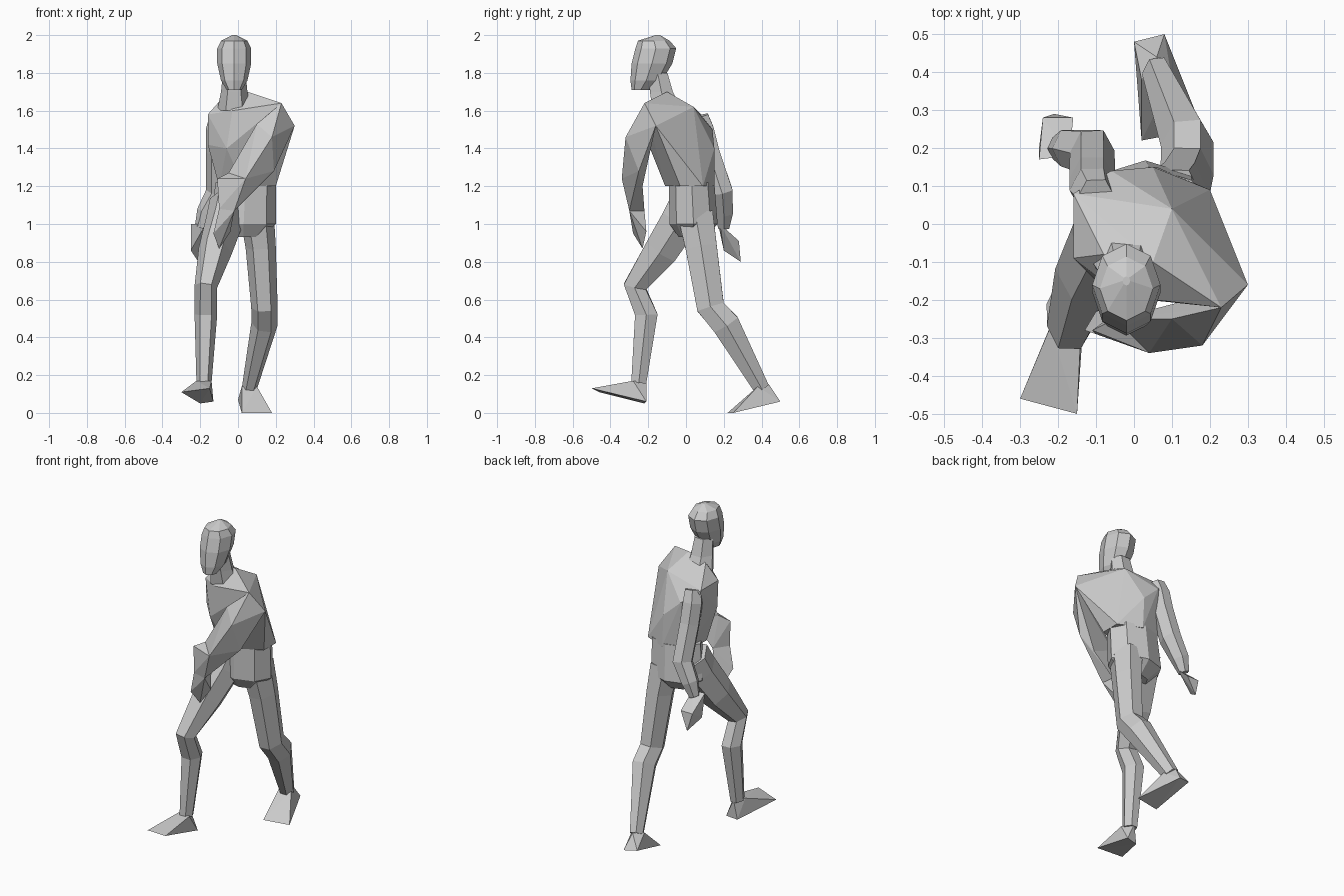
import bpy, bmesh
from math import cos, sin, pi
from mathutils import Vector

old = bpy.data.objects.get("Cube")
if old:
    bpy.data.objects.remove(old, do_unlink=True)

grey = bpy.data.materials.new("plain grey")
grey.use_nodes = True
GREY = (0.6, 0.6, 0.6, 1)
grey.diffuse_color = GREY
grey.node_tree.nodes["Principled BSDF"].inputs["Base Color"].default_value = GREY


def finish(name, bm):
    """Turn a bmesh into a flat-shaded grey object."""
    bmesh.ops.recalc_face_normals(bm, faces=bm.faces)
    mesh = bpy.data.meshes.new(name)
    bm.to_mesh(mesh)
    bm.free()
    mesh.materials.append(grey)
    obj = bpy.data.objects.new(name, mesh)
    bpy.context.collection.objects.link(obj)


def loft(name, stations, sides=6, depth=1, level=False):
    """Skin rings (x, y, z, half width) along a path; depth scales front to back."""
    bm = bmesh.new()
    centres = [Vector(station[:3]) for station in stations]
    rings = []
    for i, station in enumerate(stations):
        ahead = centres[min(i + 1, len(centres) - 1)]
        behind = centres[max(i - 1, 0)]
        tangent = Vector((0, 0, 1)) if level else (ahead - behind).normalized()
        across = Vector((1, 0, 0))
        across = (across - tangent * tangent.x).normalized()
        forward = tangent.cross(across) * depth
        ring = []
        for k in range(sides):
            angle = 2 * pi * k / sides
            offset = across * cos(angle) + forward * sin(angle)
            ring.append(bm.verts.new(centres[i] + offset * station[3]))
        rings.append(ring)
    for low, high in zip(rings, rings[1:]):
        for k in range(sides):
            n = (k + 1) % sides
            bm.faces.new((low[k], low[n], high[n], high[k]))
    bm.faces.new(rings[0])
    bm.faces.new(rings[-1])
    finish(name, bm)


def hull(name, points):
    """Faceted block around a few corner points."""
    bm = bmesh.new()
    corners = [bm.verts.new(point) for point in points]
    bmesh.ops.convex_hull(bm, input=corners)
    loose = [vert for vert in bm.verts if not vert.link_faces]
    bmesh.ops.delete(bm, geom=loose, context='VERTS')
    finish(name, bm)


# Head and neck
loft("head", [
    (-.02, -.24, 1.71, .04),
    (-.02, -.21, 1.76, .07),
    (-.02, -.18, 1.85, .09),
    (-.02, -.16, 1.93, .09),
    (-.02, -.17, 1.97, .07),
    (-.02, -.15, 2, .01),
], sides=8, depth=1.2, level=True)
loft("neck", [
    (-.02, -.1, 1.6, .09),
    (-.02, -.13, 1.7, .07),
    (-.02, -.15, 1.8, .06),
], level=True)

# Twisted trunk, left shoulder forward
shoulder_tip = (.3, -.16, 1.52)
shoulder_top = (.23, -.22, 1.64)
waist = [
    (-.1, -.06, 1.2), (.03, -.11, 1.2), (.2, -.03, 1.2),
    (.2, .09, 1.2), (.06, .15, 1.2), (-.08, .11, 1.2),
]
chest_front = [(-.16, -.08, 1.42), (-.06, -.19, 1.4), (-.03, -.19, 1.6)]
right_shoulder = [(-.16, .08, 1.58), (-.16, -.09, 1.58), (-.06, .14, 1.5)]
upper_back = [(.1, .04, 1.62), (.05, .15, 1.4)]
neck_base = [(.05, -.1, 1.7), (-.08, -.08, 1.67)]
hull("chest", [shoulder_tip, shoulder_top] + waist + chest_front
     + right_shoulder + upper_back + neck_base)
loft("pelvis", [
    (.03, .03, .93, .09),
    (.03, .04, 1, .17),
    (.04, .03, 1.22, .16),
], sides=8, depth=.75, level=True)

# Left arm, swung forward across the body
left_elbow = [(.04, -.34, 1.24), (-.05, -.25, 1.27), (.19, -.25, 1.28), (.1, -.23, 1.2)]
left_wrist = [(-.1, -.29, 1.08), (-.02, -.3, 1.07), (-.03, -.22, 1.07)]
left_knuckles = [(-.13, -.28, .95), (-.04, -.21, .96)]
hull("left_upper_arm", [shoulder_tip, shoulder_top, (.18, -.32, 1.46), (.1, -.25, 1.53)]
     + left_elbow)
hull("left_forearm", left_elbow + left_wrist + [(-.11, -.28, 1.24)])
hull("left_hand", left_wrist + left_knuckles + [(-.1, -.23, .87)])

# Right arm, swung back
loft("right_arm", [
    (-.1, .07, 1.57, .05),
    (-.11, .09, 1.5, .06),
    (-.11, .12, 1.38, .06),
    (-.11, .19, 1.17, .06),
    (-.17, .2, 1.06, .05),
    (-.2, .2, .98, .03),
], depth=1.1)
right_wrist = [(-.25, .17, 1), (-.17, .18, 1)]
right_knuckles = [(-.24, .28, .91), (-.16, .28, .91)]
hull("right_hand", right_wrist + right_knuckles + [(-.25, .2, .86), (-.21, .29, .8)])

# Left leg, trailing
loft("left_leg", [
    (.1, .05, 1.05, .09),
    (.12, .08, .88, .08),
    (.14, .13, .56, .07),
    (.14, .21, .47, .07),
    (.06, .4, .13, .04),
], depth=1.2)
left_ankle = [(.02, .38, .14), (.1, .38, .14), (.06, .44, .15)]
left_heel = [(0, .48, .07), (.08, .5, .06)]
left_toes = [(.02, .22, 0), (.18, .25, 0)]
hull("left_foot", left_ankle + left_heel + left_toes)

# Right leg, stepping forward
loft("right_leg", [
    (-.05, .02, 1.12, .1),
    (-.07, -.03, 1.02, .1),
    (-.12, -.13, .86, .09),
    (-.17, -.27, .67, .06),
    (-.17, -.21, .52, .06),
    (-.18, -.25, .16, .04),
], depth=1.15)
right_ankle = [(-.22, -.27, .17), (-.14, -.28, .17), (-.18, -.21, .17)]
right_heel = [(-.2, -.22, .05), (-.13, -.21, .06)]
right_toes = [(-.3, -.46, .11), (-.15, -.5, .13)]
hull("right_foot", right_ankle + right_heel + right_toes)
